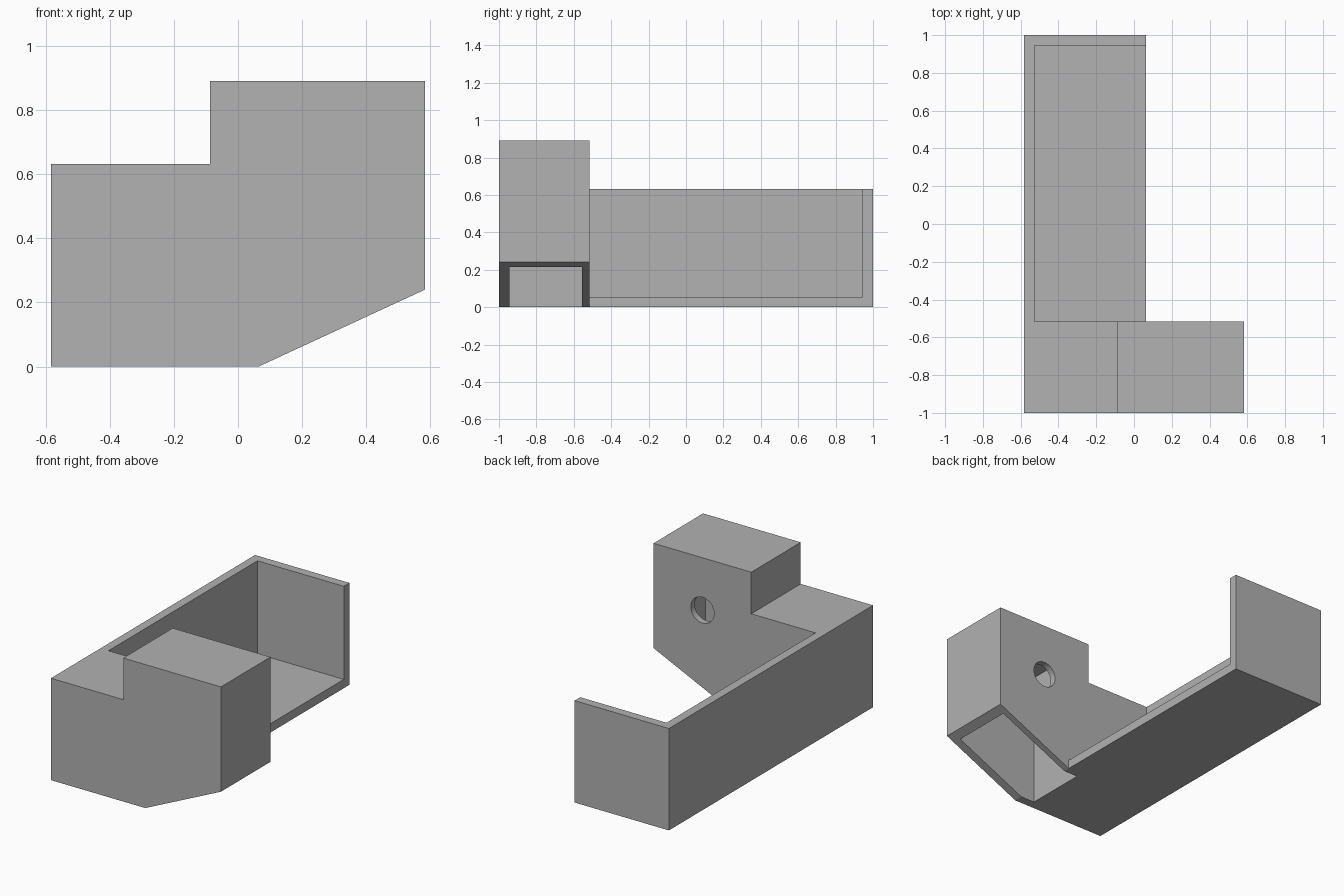
import bpy, bmesh, math
from mathutils import Matrix

default = bpy.data.objects.get("Cube")
if default:
    bpy.data.objects.remove(default, do_unlink=True)

grey = bpy.data.materials.new("plain_grey")
grey.use_nodes = True
colour = (0.445, 0.445, 0.445, 1)
grey.diffuse_color = colour
grey.node_tree.nodes["Principled BSDF"].inputs["Base Color"].default_value = colour


def finish(name, bm, helper):
    bmesh.ops.recalc_face_normals(bm, faces=bm.faces)
    mesh = bpy.data.meshes.new(name)
    bm.to_mesh(mesh)
    bm.free()
    mesh.materials.append(grey)
    obj = bpy.data.objects.new(name, mesh)
    bpy.context.collection.objects.link(obj)
    if helper:
        obj.hide_render = True
        obj.hide_set(True)
    return obj


def prism(name, profile, y0, y1, helper=True):
    """Extrude an x-z profile along y."""
    bm = bmesh.new()
    face = bm.faces.new([bm.verts.new((x, y0, z)) for x, z in profile])
    ext = bmesh.ops.extrude_face_region(bm, geom=[face])
    verts = [v for v in ext["geom"] if isinstance(v, bmesh.types.BMVert)]
    bmesh.ops.translate(bm, verts=verts, vec=(0, y1 - y0, 0))
    return finish(name, bm, helper)


def box(name, x0, x1, y0, y1, z0, z1):
    return prism(name, [(x0, z0), (x1, z0), (x1, z1), (x0, z1)], y0, y1)


# Main dimensions
WALL = 0.055
LEFT, RIGHT, EDGE, STEP = -0.583, 0.583, 0.064, -0.087
LOW, TOP, SLOPE = 0.632, 0.89, 0.24
FRONT, BACK, JOIN = -1, 1, -0.515

# Stepped end block with sloping underside
body = prism("bracket_body",
             [(LEFT, 0), (EDGE, 0), (RIGHT, SLOPE), (RIGHT, TOP),
              (STEP, TOP), (STEP, LOW), (LEFT, LOW)], FRONT, JOIN, helper=False)

# Long tray and its open interior
tray = box("tray_solid", LEFT, EDGE, JOIN - 0.1, BACK, 0, LOW)
tray_space = box("tray_cutter", LEFT + WALL, EDGE + 0.3, JOIN, BACK - WALL, WALL, 1.2)

# Block cavity, open through the underside
cavity = box("cavity_cutter", STEP + WALL, RIGHT - WALL,
             FRONT + WALL, JOIN - 0.04, -0.2, TOP - WALL)

# Round hole through the back wall of the block
bm = bmesh.new()
bmesh.ops.create_cone(bm, cap_ends=True, segments=48, radius1=0.08, radius2=0.08, depth=0.2)
bmesh.ops.transform(bm, verts=bm.verts, matrix=Matrix.Translation((0.248, JOIN, 0.565))
                    @ Matrix.Rotation(math.pi / 2, 4, "X"))
hole = finish("hole_cutter", bm, True)

for tool, mode in ((tray, "UNION"), (tray_space, "DIFFERENCE"),
                   (cavity, "DIFFERENCE"), (hole, "DIFFERENCE")):
    mod = body.modifiers.new(tool.name, "BOOLEAN")
    mod.operation = mode
    mod.solver = "EXACT"
    mod.object = tool

# Bake the cuts and remove the helper solids
bpy.context.view_layer.update()
graph = bpy.context.evaluated_depsgraph_get()
result = bpy.data.meshes.new_from_object(body.evaluated_get(graph))
body.modifiers.clear()
body.data = result
for tool in (tray, tray_space, cavity, hole):
    bpy.data.objects.remove(tool, do_unlink=True)

# Smooth only the hole rim
bpy.ops.object.select_all(action="DESELECT")
body.select_set(True)
bpy.context.view_layer.objects.active = body
bpy.ops.object.shade_smooth_by_angle(angle=math.radians(20))
